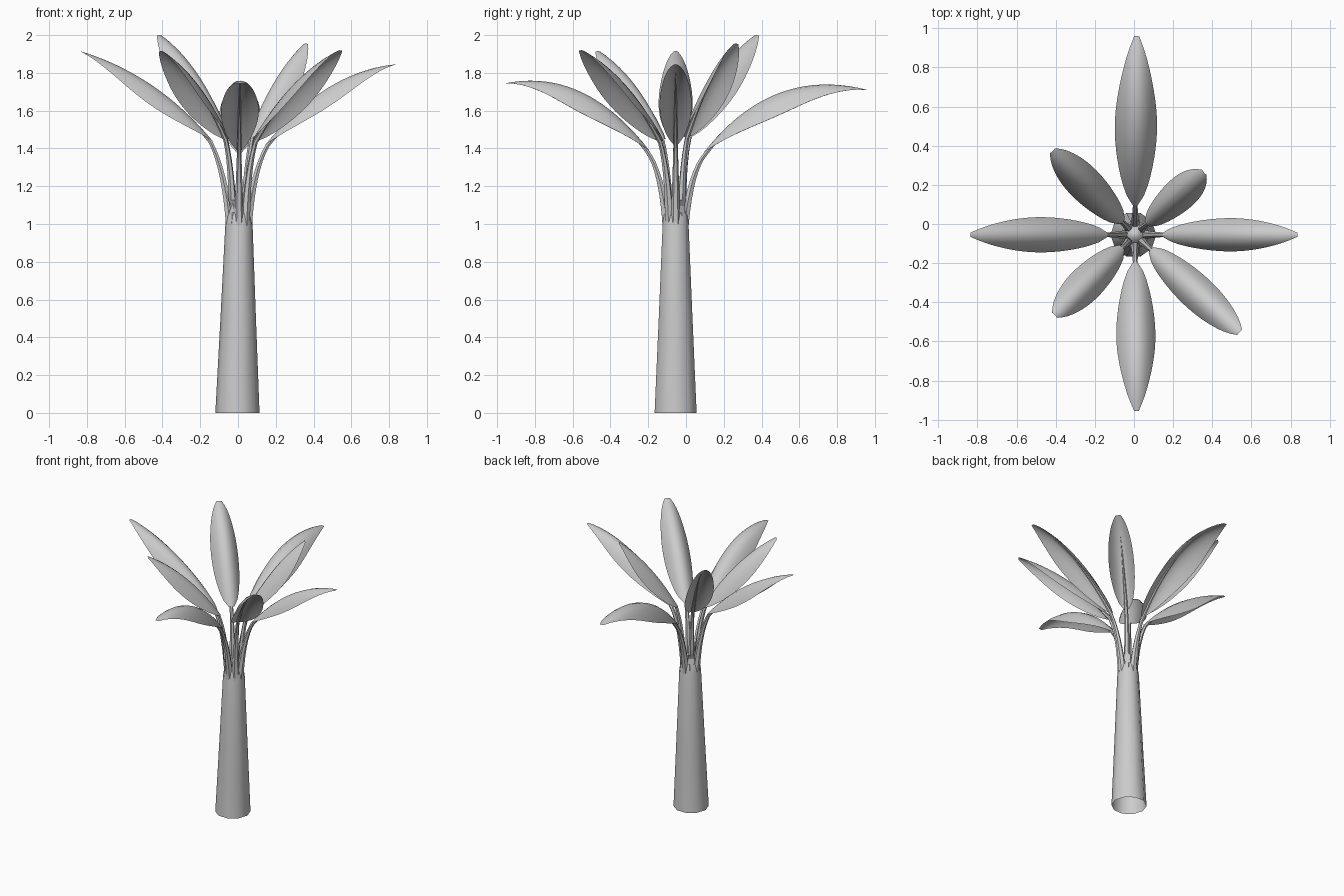
import bpy, bmesh, math
from mathutils import Vector

cube = bpy.data.objects.get("Cube")
if cube:
    bpy.data.objects.remove(cube, do_unlink=True)

grey = bpy.data.materials.new("plain grey")
grey.use_nodes = True
COLOUR = (0.6, 0.6, 0.6, 1)
grey.diffuse_color = COLOUR
grey.node_tree.nodes["Principled BSDF"].inputs["Base Color"].default_value = COLOUR

CENTRE = Vector((0.005, -0.055, 0))
UP = Vector((0, 0, 1))


def make_object(name, bm):
    mesh = bpy.data.meshes.new(name)
    bm.to_mesh(mesh)
    bm.free()
    obj = bpy.data.objects.new(name, mesh)
    bpy.context.collection.objects.link(obj)
    mesh.materials.append(grey)
    bpy.ops.object.select_all(action='DESELECT')
    obj.select_set(True)
    bpy.context.view_layer.objects.active = obj
    bpy.ops.object.shade_smooth_by_angle(angle=math.radians(50))


def bridge(bm, rows, closed):
    """Join equal rows of vertices with quads."""
    for a, b in zip(rows, rows[1:]):
        n = len(a)
        for i in range(n if closed else n - 1):
            j = (i + 1) % n
            bm.faces.new((a[i], a[j], b[j], b[i]))


def ring(bm, centre, u, v, radius, sides):
    return [bm.verts.new(centre + radius * (u * math.cos(a) + v * math.sin(a)))
            for a in (math.tau * i / sides for i in range(sides))]


def bezier(a, b, c, t):
    return Vector(a) * (1 - t) ** 2 + Vector(b) * 2 * t * (1 - t) + Vector(c) * t * t


# Trunk: tapered, open at the bottom, with a rounded top
bm = bmesh.new()
profile = [(0.117, 0), (0.094, 0.5), (0.072, 1.0), (0.064, 1.05),
           (0.046, 1.09), (0.025, 1.11), (0.008, 1.12)]
rows = []
for r, z in profile:
    lean = Vector((-0.008, 0, 0)) * (1 - min(z, 1))
    rows.append(ring(bm, CENTRE + lean + UP * z, Vector((1, 0, 0)), Vector((0, 1, 0)), r, 10))
bridge(bm, rows, True)
bm.faces.new(rows[-1])
make_object("trunk", bm)


def add_leaf(name, angle, start, bend, tip, half_width, fullness):
    """Arched blade plus a tapering stalk that runs on as its midrib."""
    a = math.radians(angle)
    out = Vector((math.cos(a), math.sin(a), 0))
    side = Vector((-out.y, out.x, 0))

    def place(p):
        return CENTRE + out * p.x + UP * p.y

    def upward(points, i):
        d = (points[min(i + 1, len(points) - 1)] - points[max(i - 1, 0)]).normalized()
        n = side.cross(d)
        return n if n.z > 0 else -n

    # Blade with drooping edges, with closer rows near both ends
    steps = 20
    blade = [place(bezier(start, bend, tip, i / steps)) for i in range(steps + 1)]
    bm = bmesh.new()
    rows = []
    for i, p in enumerate(blade):
        t = i / steps
        w = half_width * max(0.03, math.sin(math.pi * t ** 0.88)) ** fullness
        normal = upward(blade, i)
        droop = w * w / half_width
        rows.append([bm.verts.new(p + side * w * s - normal * droop * abs(s) ** 2.2)
                     for s in (-1, -0.85, -0.6, -0.3, 0, 0.3, 0.6, 0.85, 1)])
    bridge(bm, rows, False)
    bmesh.ops.recalc_face_normals(bm, faces=bm.faces)
    if sum(f.normal.z for f in bm.faces) < 0:
        bmesh.ops.reverse_faces(bm, faces=bm.faces)
    make_object(name + "_blade", bm)

    # Stalk and midrib
    base = (0.046, 0.99)
    lift = (0.5 * (base[0] + start[0]) - 0.03, 1.28)
    path = [place(bezier(base, lift, start, i / 8)) for i in range(8)] + blade[:16]
    bm = bmesh.new()
    rows = []
    for i, p in enumerate(path):
        normal = upward(path, i)
        if i < 8:
            radius = 0.012 + 0.014 * (1 - i / 8) ** 1.5
        else:
            radius = 0.012 * (1 - (i - 8) / 15.5)
        drop = min(1, i / 8) * radius
        rows.append(ring(bm, p - normal * drop, side, normal, radius, 6))
    bridge(bm, rows, True)
    bm.faces.new(rows[0])
    bm.faces.new(rows[-1])
    bmesh.ops.recalc_face_normals(bm, faces=bm.faces)
    make_object(name + "_stalk", bm)


# Crown of eight leaves: angle, blade start, bend, tip (radius, height), half width, fullness
add_leaf("left_leaf", 0, (0.14, 1.42), (0.46, 1.81), (0.83, 1.845), 0.085, 0.6)
add_leaf("right_leaf", 180, (0.14, 1.44), (0.43, 1.79), (0.84, 1.915), 0.09, 0.6)
add_leaf("front_leaf", -89.5, (0.14, 1.39), (0.48, 1.83), (0.9, 1.745), 0.1, 0.6)
add_leaf("back_leaf", 89.5, (0.15, 1.38), (0.51, 1.84), (1.015, 1.71), 0.108, 0.6)
add_leaf("front_left_leaf", -43, (0.11, 1.44), (0.39, 1.79), (0.73, 1.92), 0.09, 0.45)
add_leaf("front_right_leaf", 225, (0.09, 1.45), (0.3, 1.78), (0.58, 1.915), 0.09, 0.45)
add_leaf("back_right_leaf", 134.5, (0.09, 1.46), (0.31, 1.85), (0.6, 2.0), 0.09, 0.45)
add_leaf("back_left_leaf", 42, (0.08, 1.46), (0.26, 1.8), (0.475, 1.955), 0.085, 0.45)
